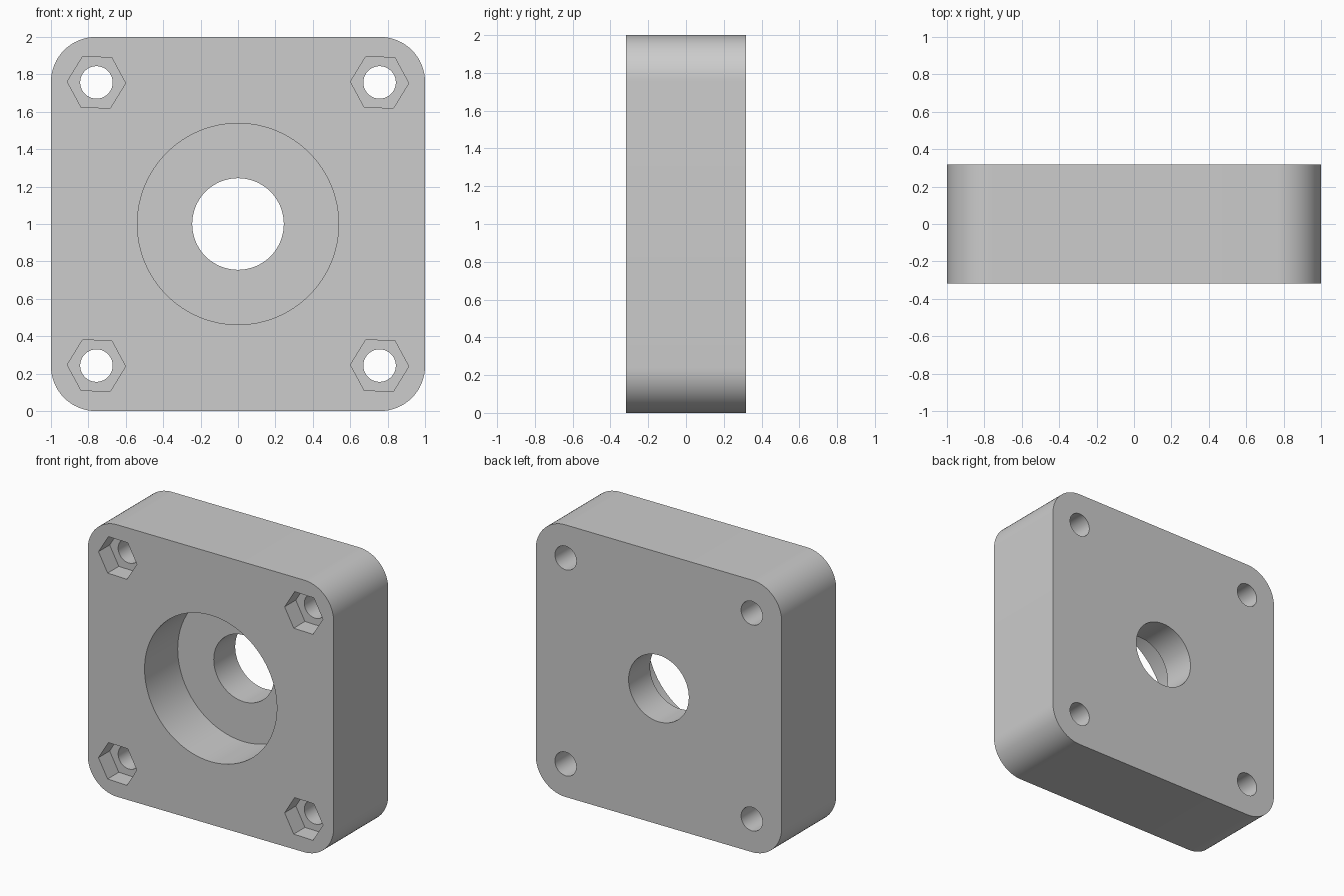
import bpy
import bmesh
from math import sin, cos, pi, radians

cube = bpy.data.objects.get("Cube")
if cube:
    bpy.data.objects.remove(cube)

HALF_DEPTH = 0.317
CORNER = 0.24
HOLE = 0.757          # bolt hole offset from the centre
MID_Z = 1.0

grey = bpy.data.materials.new("light grey")
grey.use_nodes = True
colour = (0.604, 0.604, 0.604, 1)
grey.diffuse_color = colour
grey.node_tree.nodes["Principled BSDF"].inputs["Base Color"].default_value = colour


def arc(cx, cz, radius, start, sweep, count):
    """Points on an arc in the front plane."""
    return [(cx + radius * cos(start + sweep * i / count),
             cz + radius * sin(start + sweep * i / count)) for i in range(count + 1)]


def prism(name, points, y0, y1):
    """Extrude a front-plane profile from y0 to y1."""
    bm = bmesh.new()
    face = bm.faces.new([bm.verts.new((x, y0, z)) for x, z in points])
    result = bmesh.ops.extrude_face_region(bm, geom=[face])
    verts = [v for v in result["geom"] if isinstance(v, bmesh.types.BMVert)]
    bmesh.ops.translate(bm, verts=verts, vec=(0, y1 - y0, 0))
    bmesh.ops.recalc_face_normals(bm, faces=bm.faces)
    mesh = bpy.data.meshes.new(name)
    bm.to_mesh(mesh)
    bm.free()
    mesh.materials.append(grey)
    obj = bpy.data.objects.new(name, mesh)
    bpy.context.collection.objects.link(obj)
    return obj


def cut(target, points, y0, y1):
    """Subtract a prism from the target, then discard the cutter."""
    cutter = prism("cutter", points, y0, y1)
    cutter.hide_render = True
    mod = target.modifiers.new("cut", 'BOOLEAN')
    mod.operation = 'DIFFERENCE'
    mod.solver = 'EXACT'
    mod.object = cutter
    bpy.context.view_layer.objects.active = target
    bpy.ops.object.modifier_apply(modifier=mod.name)
    bpy.data.objects.remove(cutter)


# Rounded square block
outline = []
inner = 1 - CORNER
for k, (sx, sz) in enumerate([(1, 1), (-1, 1), (-1, -1), (1, -1)]):
    outline += arc(sx * inner, MID_Z + sz * inner, CORNER, k * pi / 2, pi / 2, 16)
block = prism("mounting_block", outline, -HALF_DEPTH, HALF_DEPTH)

# Round pocket in the front and the bore through its floor
front, back = -HALF_DEPTH - 0.1, HALF_DEPTH + 0.1
cut(block, arc(0, MID_Z, 0.538, 0, 2 * pi, 96)[:-1], front, -HALF_DEPTH + 0.385)
cut(block, arc(0, MID_Z, 0.245, 0, 2 * pi, 64)[:-1], front, back)

# Bolt holes with hexagonal nut recesses in the front
for sx in (-1, 1):
    for sz in (-1, 1):
        x, z = sx * HOLE, MID_Z + sz * HOLE
        cut(block, arc(x, z, 0.156, radians(-1.5), 2 * pi, 6)[:-1],
            front, -HALF_DEPTH + 0.13)
        cut(block, arc(x, z, 0.087, 0, 2 * pi, 40)[:-1], front, back)

# Smooth curved walls, crisp edges
bpy.ops.object.select_all(action='DESELECT')
block.select_set(True)
bpy.context.view_layer.objects.active = block
bpy.ops.object.shade_smooth_by_angle(angle=radians(30))
